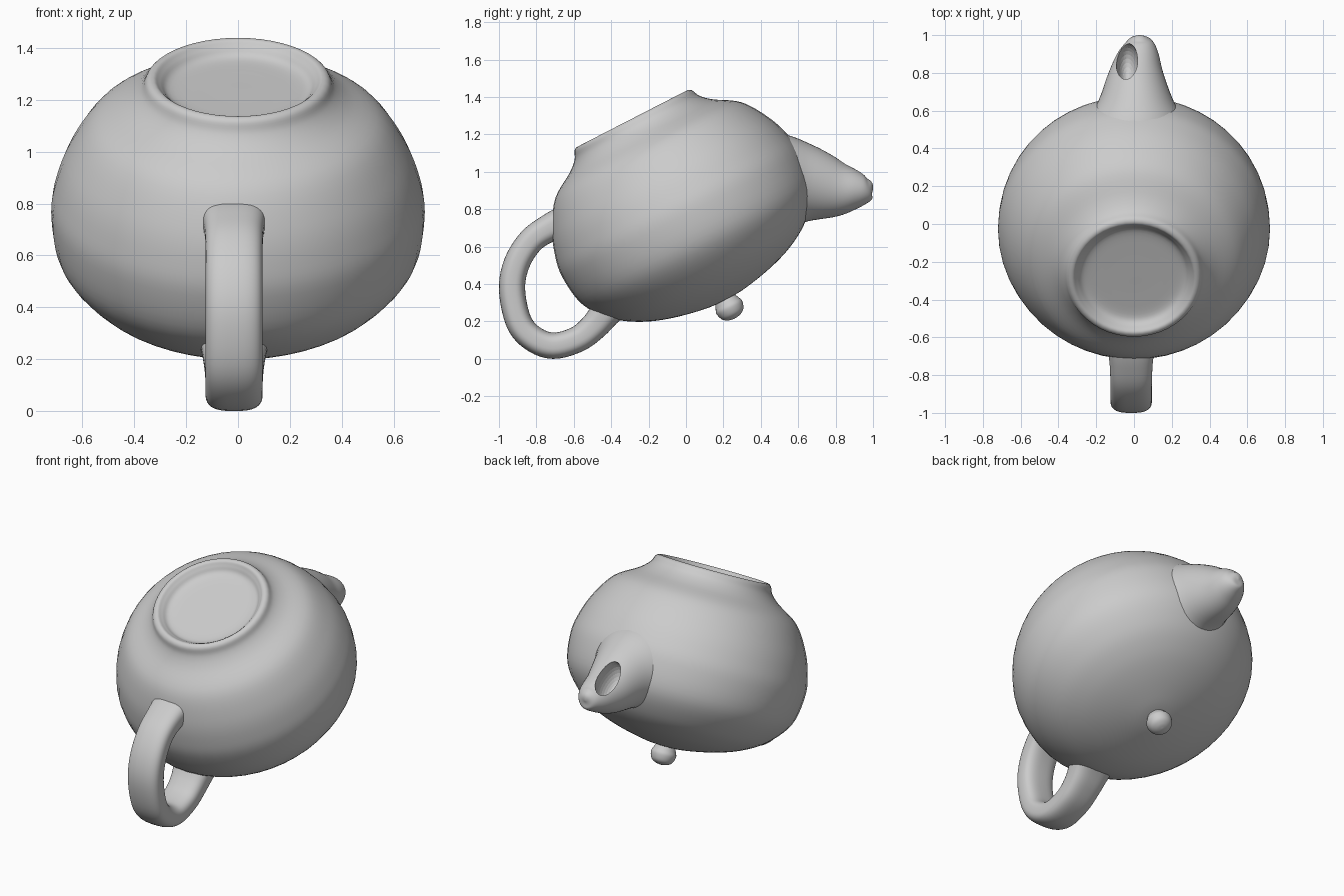
import bpy, bmesh, math
from mathutils import Vector

if "Cube" in bpy.data.objects:
    bpy.data.objects.remove(bpy.data.objects["Cube"])

SIDES = 48


def catmull(pts, steps):
    """Smooth interpolation through tuples of numbers."""
    out = []
    for i in range(len(pts) - 1):
        p0, p1, p2, p3 = (pts[max(i - 1, 0)], pts[i], pts[i + 1],
                          pts[min(i + 2, len(pts) - 1)])
        for s in range(steps):
            t = s / steps
            out.append([0.5 * (2 * b + (c - a) * t + (2 * a - 5 * b + 4 * c - d) * t * t
                               + (3 * b - a - 3 * c + d) * t ** 3)
                        for a, b, c, d in zip(p0, p1, p2, p3)])
    return out + [list(pts[-1])]


def loft(name, stations, steps=5, power=1.0, axis=None):
    """Skin rings; station = (x, y, z, half width in x, half thickness)."""
    st = catmull(stations, steps)
    bm = bmesh.new()
    rings = []
    for i, (x, y, z, w, h) in enumerate(st):
        a, b = st[max(i - 1, 0)], st[min(i + 1, len(st) - 1)]
        t = axis or Vector((0, b[1] - a[1], b[2] - a[2])).normalized()
        n = Vector((0, -t.z, t.y))
        ring = []
        for k in range(SIDES):
            ang = math.tau * k / SIDES
            c, s = math.cos(ang), math.sin(ang)
            c = math.copysign(abs(c) ** power, c)
            s = math.copysign(abs(s) ** power, s)
            ring.append(bm.verts.new(Vector((x + w * c, y, z)) + n * h * s))
        rings.append(ring)
    for r0, r1 in zip(rings, rings[1:]):
        for k in range(SIDES):
            j = (k + 1) % SIDES
            bm.faces.new((r0[k], r0[j], r1[j], r1[k]))
    bm.faces.new(rings[0])
    bm.faces.new(rings[-1])
    bmesh.ops.recalc_face_normals(bm, faces=bm.faces)
    for f in bm.faces:
        f.smooth = True
    me = bpy.data.meshes.new(name)
    bm.to_mesh(me)
    bm.free()
    ob = bpy.data.objects.new(name, me)
    bpy.context.collection.objects.link(ob)
    return ob


# Tilted pot axis, running from the foot down to the lid knob
foot = Vector((0, -0.285, 1.28))
axis = Vector((0, 0.457, -0.889)).normalized()


def lathe(name, profile, steps=5):
    """Turn (radius, distance along axis) points around the pot axis."""
    return loft(name, [(*(foot + axis * t), r, r) for r, t in profile], steps, axis=axis)


# Body with recessed foot and domed lid
lathe("body", [(0.01, 0.05), (0.15, 0.05), (0.26, 0.045), (0.30, 0.015), (0.325, -0.005),
               (0.352, 0.005), (0.375, 0.05), (0.43, 0.10), (0.56, 0.185), (0.65, 0.32),
               (0.70, 0.45), (0.72, 0.58), (0.69, 0.76), (0.58, 0.90), (0.45, 0.985),
               (0.30, 1.04), (0.12, 1.078), (0.01, 1.085)])

# Lid knob
lathe("lid_knob", [(0.09, 1.04), (0.06, 1.075), (0.067, 1.10), (0.077, 1.13),
                   (0.064, 1.17), (0.035, 1.19), (0.005, 1.196)])

# Handle
path = [(-0.56, 0.75, 0.16, 0.11), (-0.64, 0.735, 0.13, 0.09), (-0.73, 0.70, 0.115, 0.075),
        (-0.83, 0.63, 0.11, 0.07), (-0.905, 0.51, 0.11, 0.07), (-0.93, 0.37, 0.11, 0.07),
        (-0.895, 0.20, 0.11, 0.07), (-0.82, 0.11, 0.11, 0.07), (-0.71, 0.07, 0.11, 0.07),
        (-0.58, 0.105, 0.11, 0.07), (-0.49, 0.175, 0.115, 0.075), (-0.42, 0.26, 0.13, 0.085),
        (-0.33, 0.36, 0.15, 0.10)]
loft("handle", [(-0.015, *p) for p in path], power=0.7)

# Spout
spout = loft("spout", [(0.0, 0.40, 0.93, 0.32, 0.30), (0.005, 0.54, 0.94, 0.27, 0.26),
                       (0.01, 0.65, 0.935, 0.20, 0.21), (0.01, 0.80, 0.91, 0.145, 0.155),
                       (0.02, 0.90, 0.905, 0.11, 0.11), (0.03, 0.96, 0.905, 0.075, 0.075),
                       (0.03, 0.99, 0.91, 0.04, 0.045), (0.03, 1.0, 0.91, 0.005, 0.005)])

# Pouring hole in the upper side of the spout
bpy.ops.mesh.primitive_uv_sphere_add(segments=32, ring_count=16, radius=1,
                                     location=(-0.035, 0.845, 1.0),
                                     rotation=(math.radians(-32), 0, 0))
cutter = bpy.context.object
cutter.name = "spout_hole_cutter"
cutter.scale = (0.058, 0.12, 0.11)
cutter.hide_render = True
cutter.hide_set(True)
hole = spout.modifiers.new("hole", 'BOOLEAN')
hole.operation = 'DIFFERENCE'
hole.solver = 'EXACT'
hole.object = cutter
